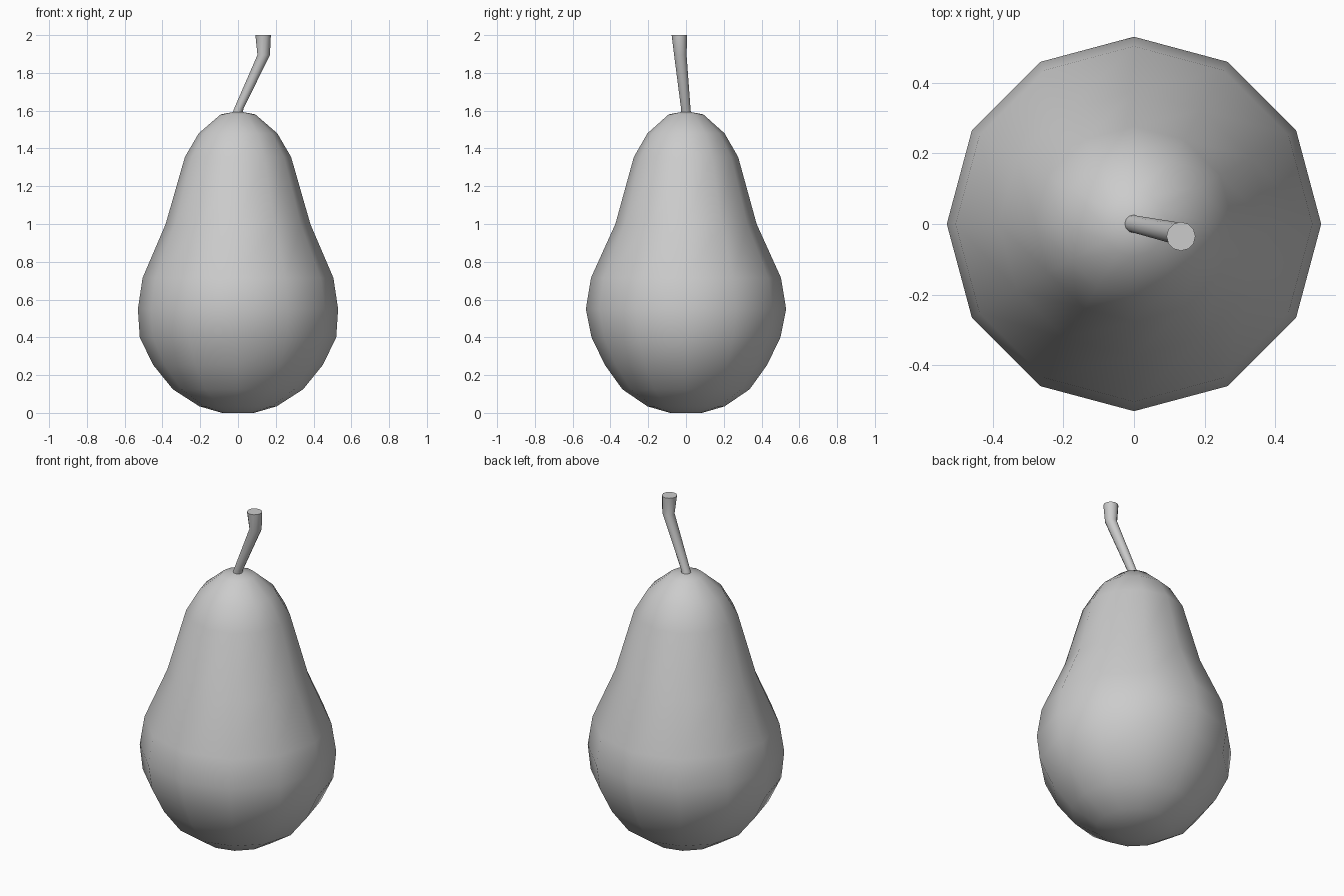
import bpy, bmesh
from math import cos, sin, tau, radians
from mathutils import Vector

if "Cube" in bpy.data.objects:
    bpy.data.objects.remove(bpy.data.objects["Cube"])

SIDES = 12


def loft(name, rings, angle, start=None, end=None):
    """Skin 12-sided rings (centre, rx, ry); optional tip points, otherwise flat caps."""
    bm = bmesh.new()
    loops = []
    for (cx, cy, cz), rx, ry in rings:
        loops.append([bm.verts.new((cx + rx * cos(i * tau / SIDES),
                                    cy + ry * sin(i * tau / SIDES), cz))
                      for i in range(SIDES)])
    for a, b in zip(loops, loops[1:]):
        for i in range(SIDES):
            j = (i + 1) % SIDES
            bm.faces.new((a[i], a[j], b[j], b[i]))
    for loop, tip in ((loops[0], start), (loops[-1], end)):
        if tip is None:
            bm.faces.new(loop)
        else:
            t = bm.verts.new(tip)
            for i in range(SIDES):
                bm.faces.new((loop[i], loop[(i + 1) % SIDES], t))
    bmesh.ops.recalc_face_normals(bm, faces=bm.faces)
    mesh = bpy.data.meshes.new(name)
    bm.to_mesh(mesh)
    bm.free()
    obj = bpy.data.objects.new(name, mesh)
    bpy.context.collection.objects.link(obj)
    bpy.ops.object.select_all(action='DESELECT')
    obj.select_set(True)
    bpy.context.view_layer.objects.active = obj
    bpy.ops.object.shade_smooth_by_angle(angle=radians(angle))
    return obj


# Pear body: height, x radius, y radius
profile = [
    (0.005, 0.085, 0.085), (0.035, 0.205, 0.205), (0.125, 0.345, 0.337),
    (0.255, 0.45, 0.43), (0.40, 0.52, 0.50), (0.55, 0.53, 0.53),
    (0.715, 0.505, 0.503), (1.0, 0.383, 0.374), (1.355, 0.281, 0.276),
    (1.48, 0.208, 0.204), (1.58, 0.092, 0.092),
]
loft("pear_body", [((0, 0, z), rx, ry) for z, rx, ry in profile], 60,
     start=(0, 0, 0.003), end=(0, 0, 1.598))

# Bent stem, flaring at the cut end
stem = [((-0.004, 0.001, 1.58), 0.026), ((0.004, -0.001, 1.61), 0.025),
        ((0.136, -0.03, 1.895), 0.033), ((0.133, -0.035, 2.0), 0.041)]
loft("stem", [(c, r, r) for c, r in stem], 50)

# Rest the fruit on the ground plane
for v in bpy.data.objects["pear_body"].data.vertices:
    if v.co.z < 0.01:
        v.co.z = 0.0
